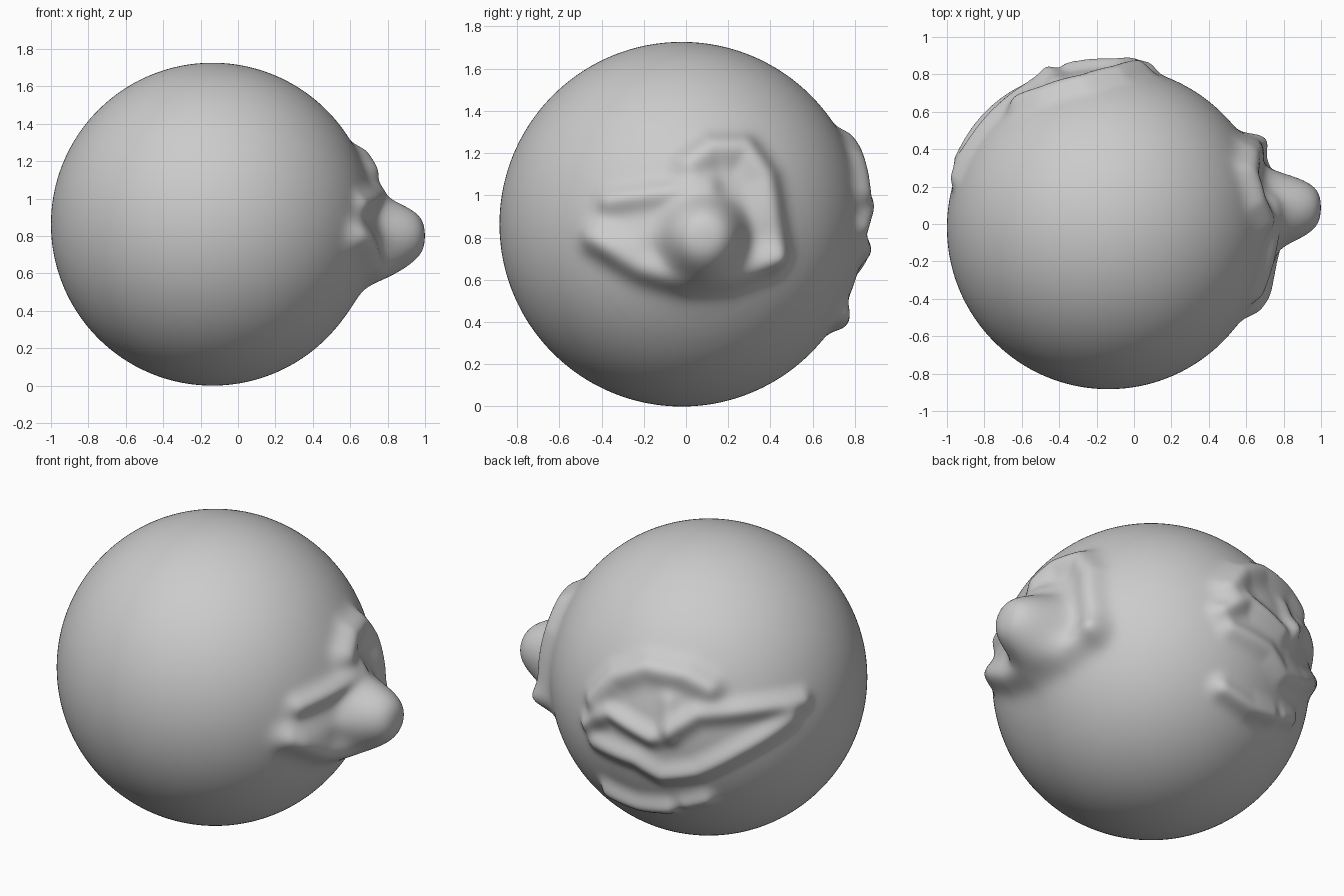
import bpy, bmesh, math
from mathutils import Vector
from mathutils.geometry import intersect_point_line

if "Cube" in bpy.data.objects:
    bpy.data.objects.remove(bpy.data.objects["Cube"])

R = 0.863
CENTRE = Vector((-0.137, -0.02, R))

# Base ball
bm = bmesh.new()
bmesh.ops.create_icosphere(bm, subdivisions=7, radius=R)


def on_back(px, py):
    """Point on the ball as seen from the back left, from above."""
    u, v = (px - 709) / 183, (677 - py) / 183
    w = math.sqrt(max(R * R - u * u - v * v, 0))
    right, up, out = Vector((-.83, -.56, 0)), Vector((.23, -.34, .91)), Vector((-.51, .755, .41))
    return (right * u + up * v + out * w).normalized() * R


def on_side(y, z):
    """Point on the +x side of the ball."""
    y, z = y - CENTRE.y, z - CENTRE.z
    return Vector((math.sqrt(R * R - y * y - z * z), y, z))


ridges = []


def ridge(place, points, height, width):
    pts = [place(*p) for p in points]
    mid = sum(pts, Vector()) / len(pts)
    reach = max((p - mid).length for p in pts) + 2.3 * width
    ridges.append((pts, height, width, mid, reach))


# Back relief: brow, eye ridges, wing, lip, bridge, chin
ridge(on_back, [(600, 698), (620, 676), (650, 666), (690, 674), (712, 686)], .06, .07)
ridge(on_back, [(592, 722), (615, 711), (642, 728), (655, 735)], .05, .05)
ridge(on_back, [(675, 728), (700, 712), (750, 707), (803, 698)], .045, .055)
ridge(on_back, [(600, 740), (640, 757), (665, 772), (700, 768), (740, 748), (790, 716)], .045, .055)
ridge(on_back, [(672, 700), (672, 735)], .025, .05)
ridge(on_back, [(614, 788), (645, 801), (672, 803)], .055, .055)
ridge(on_back, [(690, 800), (708, 796)], .04, .05)

# Side relief: brow and cheek, lip, eye ridges, nose base
ridge(on_side, [(.02, 1.14), (.12, 1.21), (.27, 1.21), (.36, 1.08), (.39, .9), (.41, .74)], .065, .075)
ridge(on_side, [(.38, .7), (.2, .63), (0, .62), (-.2, .67), (-.42, .8)], .065, .075)
ridge(on_side, [(-.36, .97), (-.15, 1.0), (.1, 1.03)], .045, .055)
ridge(on_side, [(-.34, .8), (-.15, .8)], .02, .07)
ridge(on_side, [(.04, .78), (.1, .82)], .06, .22)

NOSE = Vector((0, .08, .805)) - CENTRE
for v in bm.verts:
    p = v.co.copy()
    lift = 0
    for pts, height, width, mid, reach in ridges:
        if (p - mid).length > reach:
            continue
        best = 9
        for a, b in zip(pts, pts[1:]):
            q, t = intersect_point_line(p, a, b)
            q = a.lerp(b, min(max(t, 0), 1))
            # measure along the ball surface, not through it
            best = min(best, (p - q.normalized() * R).length)
        lift += height * math.exp(-(best / width) ** 2)
    v.co = p * (1 + lift / R)
    # Round knob pushed out along x, with slightly bulging sides
    d = math.hypot(p.y - NOSE.y, p.z - NOSE.z)
    if p.x > 0 and d < .35:
        k = math.exp(-(d / .168) ** 4)
        front = 1.0 - CENTRE.x - 2.0 * d * d
        v.co.x += max(front - v.co.x, 0) * k
        fat = 1 + .16 * k
        v.co.y = NOSE.y + (v.co.y - NOSE.y) * fat
        v.co.z = NOSE.z + (v.co.z - NOSE.z) * fat

# Relax the sculpted surface a little
active = [v for v in bm.verts if v.co.length > R + .002]
for _ in range(3):
    bmesh.ops.smooth_vert(bm, verts=active, factor=.5,
                          use_axis_x=True, use_axis_y=True, use_axis_z=True)
for f in bm.faces:
    f.smooth = True
mesh = bpy.data.meshes.new("sculpted_ball")
bm.to_mesh(mesh)
bm.free()
ball = bpy.data.objects.new("sculpted_ball", mesh)
ball.location = CENTRE
bpy.context.collection.objects.link(ball)
